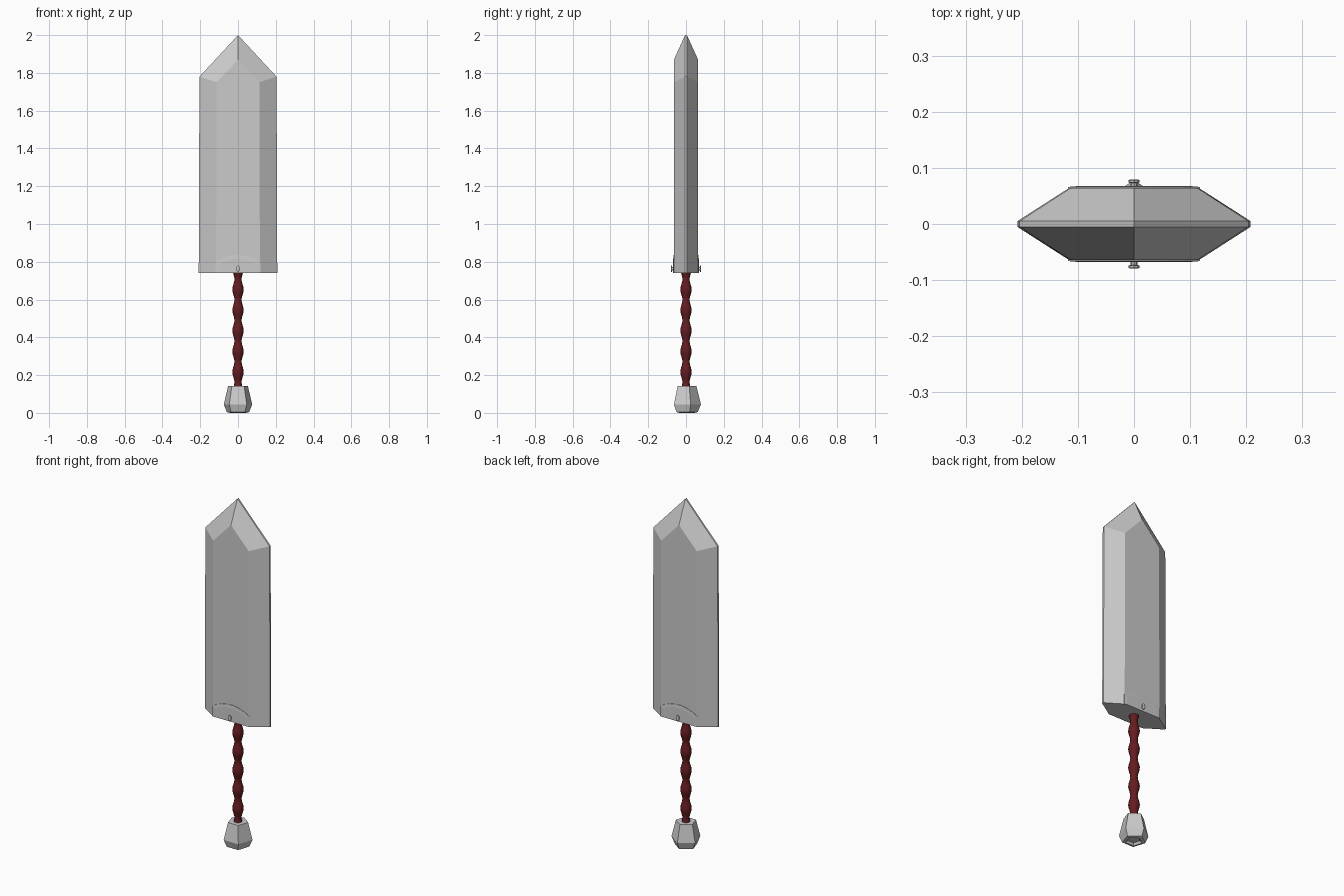
import bpy, bmesh, math

if "Cube" in bpy.data.objects:
    bpy.data.objects.remove(bpy.data.objects["Cube"])


def make_object(name, bm):
    bmesh.ops.recalc_face_normals(bm, faces=bm.faces[:])
    mesh = bpy.data.meshes.new(name)
    bm.to_mesh(mesh)
    bm.free()
    obj = bpy.data.objects.new(name, mesh)
    bpy.context.collection.objects.link(obj)
    return obj


def loft(name, rings):
    """Skin a list of equal-length vertex rings and cap both ends."""
    bm = bmesh.new()
    rows = [[bm.verts.new(p) for p in ring] for ring in rings]
    n = len(rows[0])
    for a, b in zip(rows, rows[1:]):
        for i in range(n):
            j = (i + 1) % n
            bm.faces.new((a[i], a[j], b[j], b[i]))
    bm.faces.new(rows[0][::-1])
    bm.faces.new(rows[-1])
    return make_object(name, bm)


def turned(name, profile, sides, start):
    """Lathe a (radius, z) profile with the given number of sides."""
    angles = [start + 2 * math.pi * i / sides for i in range(sides)]
    return loft(name, [[(r * math.cos(a), r * math.sin(a), z) for a in angles]
                       for r, z in profile])


def outline(points, y):
    return [(x, y, z) for x, z in points]


# Blade: pointed outline at the cutting edge, smaller one on each flat
edge = [(-0.208, 0.74), (0.208, 0.74), (0.204, 1.78), (0, 2.0), (-0.204, 1.78)]
flat = [(-0.116, 0.74), (0.116, 0.74), (0.113, 1.75), (0, 1.87), (-0.113, 1.75)]
loft("blade", [outline(flat, -0.064), outline(edge, -0.005),
               outline(edge, 0.005), outline(flat, 0.064)])


# Arched collar plates and their studs, front and back
def arch(half_width, side_z, top_z, steps=8):
    pts = [(-half_width, 0.74), (half_width, 0.74)]
    for i in range(steps + 1):
        t = 1 - 2 * i / steps
        pts.append((half_width * t, side_z + (top_z - side_z) * (1 - t * t)))
    return pts


for side, label in ((-1, "front"), (1, "back")):
    loft(label + "_collar_plate",
         [outline(arch(0.118, 0.80, 0.836), side * 0.060),
          outline(arch(0.118, 0.80, 0.836), side * 0.066),
          outline(arch(0.102, 0.785, 0.818), side * 0.0675)])
    stud = []
    for r, y in ((0.006, 0.065), (0.006, 0.073), (0.010, 0.074),
                 (0.010, 0.078), (0.006, 0.0795)):
        stud.append([(r * math.cos(i * math.pi / 4), side * y,
                      0.763 + 1.7 * r * math.sin(i * math.pi / 4))
                     for i in range(8)])
    loft(label + "_stud", stud)

# Grip: five soft swellings that flare into the blade
profile = []
for i in range(45):
    z = 0.13 + 0.615 * i / 44
    r = 0.0245 + 0.0055 * math.cos(2 * math.pi * (z - 0.217) / 0.109)
    profile.append((r, z))
grip = turned("grip", profile, 16, 0)
red = bpy.data.materials.new("dark_red")
red.diffuse_color = (0.13, 0.012, 0.015, 1)
red.use_nodes = True
red.node_tree.nodes["Principled BSDF"].inputs["Base Color"].default_value = red.diffuse_color
grip.data.materials.append(red)
bpy.context.view_layer.objects.active = grip
grip.select_set(True)
bpy.ops.object.shade_smooth_by_angle(angle=math.radians(50))

# Pommel: five-sided block with a small recess underneath
turned("pommel", [(0.034, 0.012), (0.044, 0.0), (0.062, 0.004), (0.079, 0.045),
                  (0.055, 0.142), (0.036, 0.142)], 5, math.pi / 2)
